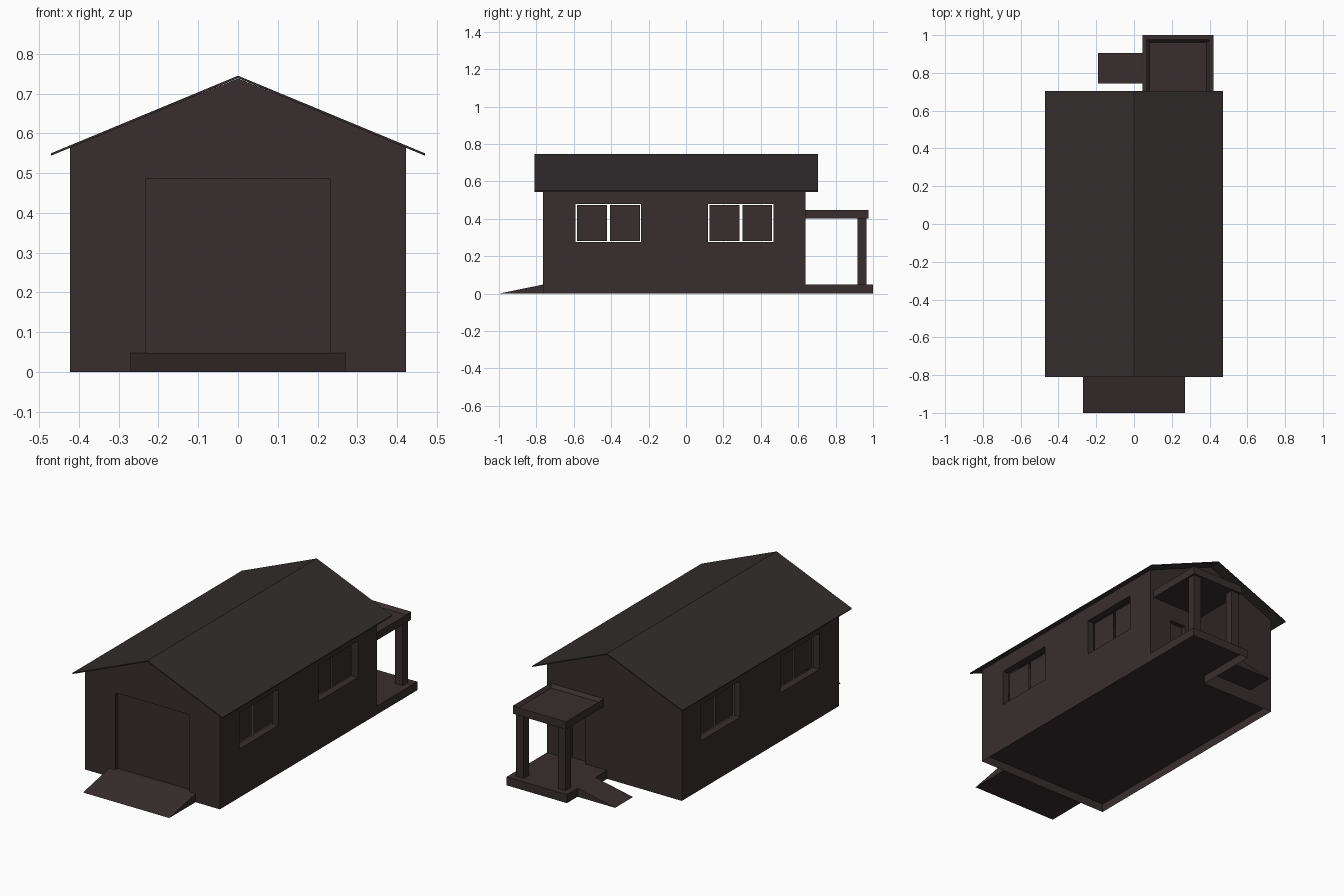
import bpy, bmesh
from mathutils import Vector

if "Cube" in bpy.data.objects:
    bpy.data.objects.remove(bpy.data.objects["Cube"])

def material(name, rgb):
    m = bpy.data.materials.new(name)
    m.diffuse_color = (*rgb, 1)
    m.use_nodes = True
    m.node_tree.nodes["Principled BSDF"].inputs["Base Color"].default_value = m.diffuse_color
    return m

WALL = material("dark brown wall", (0.039, 0.027, 0.028))
ROOF = material("charcoal roof", (0.033, 0.026, 0.027))

def finish(name, bm, mat):
    bmesh.ops.remove_doubles(bm, verts=bm.verts, dist=1e-5)
    me = bpy.data.meshes.new(name)
    bm.to_mesh(me)
    bm.free()
    me.materials.append(mat)
    ob = bpy.data.objects.new(name, me)
    bpy.context.collection.objects.link(ob)
    return ob

def face(bm, pts):
    return bm.faces.new([bm.verts.new(p) for p in pts])

def frame(origin, udir):
    """Map wall coordinates (along, up, depth inward) to world space."""
    o, u = Vector(origin), Vector(udir)
    n = u.cross(Vector((0, 0, 1)))
    return lambda a, v, d=0: o + u * a + Vector((0, 0, v)) - n * d

def rect(bm, P, a0, a1, v0, v1, d=0):
    face(bm, [P(a0, v0, d), P(a1, v0, d), P(a1, v1, d), P(a0, v1, d)])

def wall(name, P, us, vs, skip, gable=None):
    bm = bmesh.new()
    for i in range(len(us) - 1):
        for j in range(len(vs) - 1):
            if (i, j) not in skip:
                rect(bm, P, us[i], us[i + 1], vs[j], vs[j + 1])
    if gable:
        top = [P(u, vs[-1]) for u in us]
        face(bm, top + [P(0, gable)])
    return finish(name, bm, WALL)

def reveal(name, P, a0, a1, v0, v1, depth, panels):
    """Inward sides of an opening plus the panels set at its back."""
    bm = bmesh.new()
    c = [(a0, v0), (a1, v0), (a1, v1), (a0, v1)]
    for k in range(4):
        p, q = c[k], c[(k + 1) % 4]
        face(bm, [P(*p), P(*q), P(*q, depth), P(*p, depth)])
    for p in panels:
        rect(bm, P, *p, depth)
    return finish(name, bm, WALL)

def prism(name, profile, offset, mat):
    bm = bmesh.new()
    f = face(bm, profile)
    r = bmesh.ops.extrude_face_region(bm, geom=[f])
    vs = [v for v in r["geom"] if isinstance(v, bmesh.types.BMVert)]
    bmesh.ops.translate(bm, verts=vs, vec=offset)
    bmesh.ops.recalc_face_normals(bm, faces=bm.faces)
    return finish(name, bm, mat)

W, Y0, Y1, EAVE, RIDGE, FLOOR = 0.422, -0.765, 0.64, 0.567, 0.738, 0.048

# Front wall with the large recessed door
P = frame((0, Y0, 0), (1, 0, 0))
wall("front_wall", P, [-W, -0.232, 0.232, W], [0, FLOOR, 0.485, EAVE], {(1, 1)}, RIDGE)
door = (-0.232, 0.232, FLOOR, 0.485)
reveal("front_door", P, *door, 0.025, [door])

# Back wall with the small porch door, open below the porch floor
P = frame((0, Y1, 0), (-1, 0, 0))
wall("back_wall", P, [-W, -0.28, -0.18, -0.045, W], [0, FLOOR, 0.305, EAVE],
     {(0, 0), (1, 0), (2, 0), (1, 1)}, RIDGE)
door = (-0.28, -0.18, FLOOR, 0.305)
reveal("back_door", P, *door, 0.025, [door])

# Side walls, each with two double windows
g, m = 0.007, 0.008
for side, s in (("right", 1), ("left", -1)):
    P = frame((s * W, 0, 0), (0, s, 0))
    us = sorted(s * y for y in (Y0, -0.59, -0.24, 0.118, 0.468, Y1))
    z0, z1 = 0.275, 0.48
    wall(side + "_wall", P, us, [0, z0, z1, EAVE], {(1, 1), (3, 1)})
    for i in (1, 3):
        a, b = us[i], us[i + 1]
        mid = (a + b) / 2
        panes = [(a + g, mid - m, z0 + g, z1 - g), (mid + m, b - g, z0 + g, z1 - g)]
        reveal(side + "_window", P, a, b, z0, z1, 0.04, panes)

# Raised floor sheet
bm = bmesh.new()
face(bm, [(-W, Y0, FLOOR), (W, Y0, FLOOR), (W, Y1, FLOOR), (-W, Y1, FLOOR)])
finish("floor", bm, WALL)

# Thin gable roof
t = 0.006
prism("roof", [(-0.47, -0.81, 0.55), (0, -0.81, 0.745), (0.47, -0.81, 0.55),
               (0.47, -0.81, 0.55 - t), (0, -0.81, 0.745 - t), (-0.47, -0.81, 0.55 - t)],
      (0, 1.515, 0), ROOF)

# Ramps
prism("front_ramp", [(-0.27, -1, 0), (-0.27, Y0, 0), (-0.27, Y0, FLOOR)], (0.54, 0, 0), WALL)
prism("porch_ramp", [(-0.19, 0.745, 0), (0.045, 0.745, 0), (0.045, 0.745, FLOOR)],
      (0, 0.16, 0), WALL)

# Porch floor, hollow underneath
bm = bmesh.new()
x0, x1 = 0.045, W
face(bm, [(x0, Y1, FLOOR), (x1, Y1, FLOOR), (x1, 1, FLOOR), (x0, 1, FLOOR)])
edge = [(x1, Y1), (x1, 1), (x0, 1), (x0, Y1)]
for p, q in zip(edge, edge[1:]):
    face(bm, [(*p, 0), (*q, 0), (*q, FLOOR), (*p, FLOOR)])
finish("porch_floor", bm, WALL)

# Porch posts
for name, x in (("left_porch_post", 0.078), ("right_porch_post", 0.34)):
    prism(name, [(x, 0.917, FLOOR), (x + 0.048, 0.917, FLOOR),
                 (x + 0.048, 0.965, FLOOR), (x, 0.965, FLOOR)], (0, 0, 0.355), WALL)

# Porch roof with a sunken top
ob = prism("porch_roof", [(0.067, Y1, 0.402), (0.40, Y1, 0.402),
                          (0.40, 0.977, 0.402), (0.067, 0.977, 0.402)], (0, 0, 0.045), WALL)
bm = bmesh.new()
bm.from_mesh(ob.data)
top = max(bm.faces, key=lambda f: f.calc_center_median().z)
bmesh.ops.inset_region(bm, faces=[top], thickness=0.022)
bmesh.ops.translate(bm, verts=top.verts, vec=(0, 0, -0.018))
bm.to_mesh(ob.data)
bm.free()
